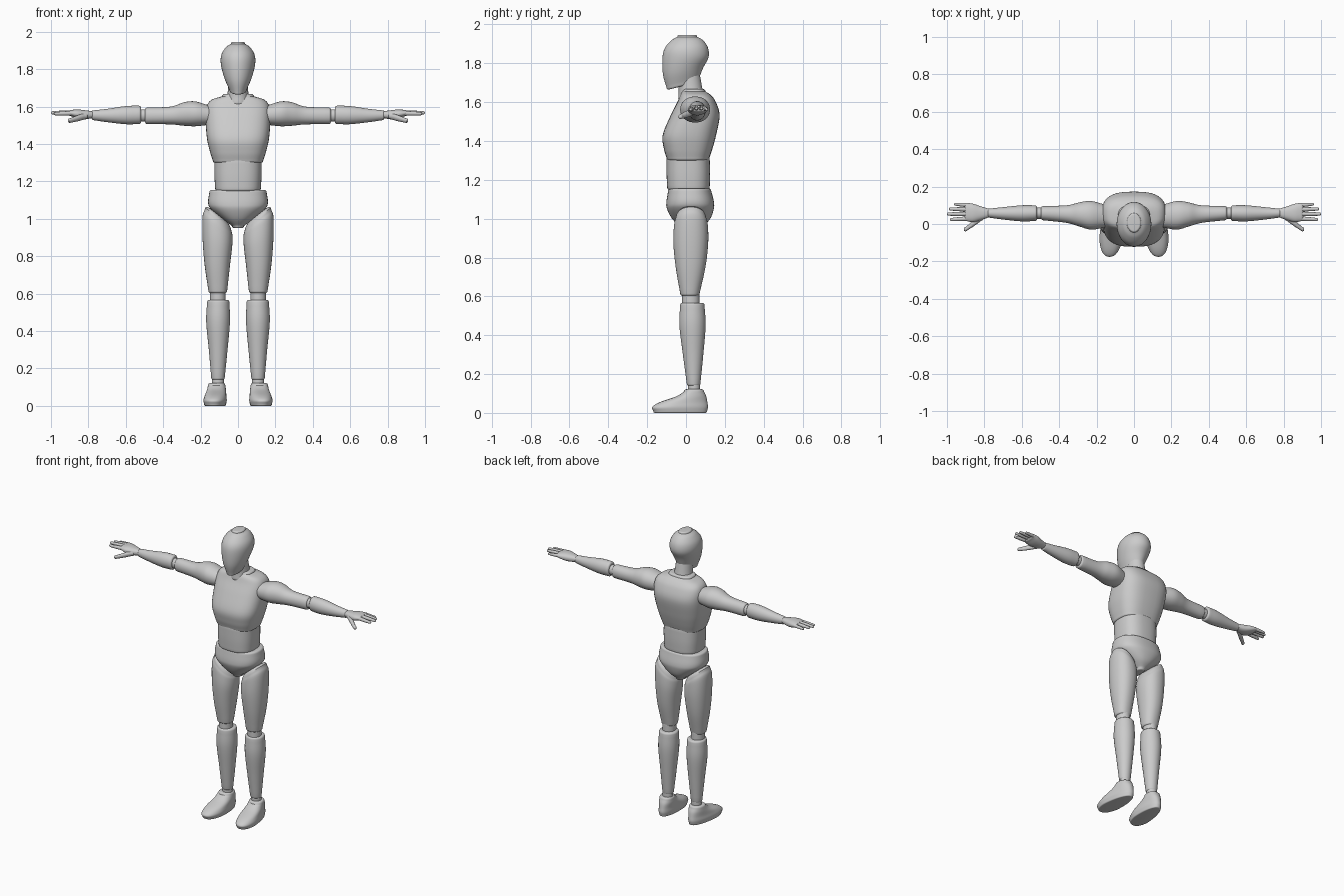
import bpy, bmesh, math
from mathutils import Vector

cube = bpy.data.objects.get("Cube")
if cube:
    bpy.data.objects.remove(cube, do_unlink=True)

grey = bpy.data.materials.new("plain grey")
grey.use_nodes = True
colour = (0.6, 0.6, 0.6, 1)
grey.diffuse_color = colour
grey.node_tree.nodes["Principled BSDF"].inputs["Base Color"].default_value = colour


def smooth_sections(sections, steps=5):
    """Fill in between the given sections with a Catmull-Rom spline."""
    keys = [Vector(tuple(s) + (0,) * (7 - len(s))) for s in sections]
    keys = [keys[0] * 2 - keys[1]] + keys + [keys[-1] * 2 - keys[-2]]
    filled = []
    for a, b, c, d in zip(keys, keys[1:], keys[2:], keys[3:]):
        for i in range(steps):
            u = i / steps
            filled.append((b * 2 + (c - a) * u + (a * 2 - b * 5 + c * 4 - d) * u ** 2
                           + (b * 3 - a - c * 3 + d) * u ** 3) / 2)
    return filled + [keys[-2]]


def rounded_end(section, radius, direction):
    """Sections that roll the rim over towards a flat cap."""
    rings = []
    for degrees in (25, 50, 70, 90):
        angle = math.radians(degrees)
        inset = radius * (1 - math.cos(angle))
        s = section.copy()
        s[0] += direction * radius * math.sin(angle)
        for low, high in ((1, 2), (3, 4)):
            gap = min(inset, (s[high] - s[low]) * 0.48)
            s[low] += gap
            s[high] -= gap
        rings.append(s)
    return rings


def loft(name, sections, axis="Z", power=2.0, ends=(0.012, 0.012),
         mirror=False, sides=40, warp=None):
    """Sections are (along, a_min, a_max, b_min, b_max, tilt_a, tilt_b)."""
    body = smooth_sections(sections)
    start = rounded_end(body[0], ends[0], -1)
    rings = start[::-1] + body + rounded_end(body[-1], ends[1], 1)
    bm = bmesh.new()
    loops = []
    for t, a0, a1, b0, b1, tilt_a, tilt_b in rings:
        loop = []
        for i in range(sides):
            angle = math.tau * i / sides
            c, s = math.cos(angle), math.sin(angle)
            a = math.copysign(abs(c) ** (2 / power), c) * (a1 - a0) / 2
            b = math.copysign(abs(s) ** (2 / power), s) * (b1 - b0) / 2
            along = t + tilt_a * a + tilt_b * b
            a += (a0 + a1) / 2
            b += (b0 + b1) / 2
            co = Vector((a, b, along) if axis == "Z" else (along, a, b))
            loop.append(bm.verts.new(warp(co) if warp else co))
        loops.append(loop)
    for low, high in zip(loops, loops[1:]):
        for i in range(sides):
            j = (i + 1) % sides
            bm.faces.new((low[i], low[j], high[j], high[i]))
    bm.faces.new(loops[0][::-1])
    bm.faces.new(loops[-1])
    bmesh.ops.recalc_face_normals(bm, faces=bm.faces)
    mesh = bpy.data.meshes.new(name)
    bm.to_mesh(mesh)
    bm.free()
    mesh.materials.append(grey)
    obj = bpy.data.objects.new(name, mesh)
    bpy.context.collection.objects.link(obj)
    if mirror:
        obj.modifiers.new("other side", "MIRROR")
    bpy.ops.object.select_all(action="DESELECT")
    obj.select_set(True)
    bpy.context.view_layer.objects.active = obj
    bpy.ops.object.shade_smooth_by_angle(angle=math.radians(40))
    return obj


def centred(z, half_width, back_and_front, tilt=0):
    front, back = back_and_front
    return (z, -half_width, half_width, front, back, 0, tilt)


# Head and neck
loft("head", [centred(1.695, .048, (-.1, .065), .26),
              centred(1.76, .075, (-.119, .088), .15),
              centred(1.83, .092, (-.121, .116)),
              centred(1.88, .088, (-.108, .113)),
              centred(1.918, .064, (-.075, .088)),
              centred(1.936, .038, (-.045, .058))], ends=(.012, .01))
loft("neck", [centred(1.62, .065, (-.04, .095)),
              centred(1.67, .056, (-.038, .084)),
              centred(1.75, .05, (-.05, .07))])

# Trunk
loft("chest", [centred(1.312, .135, (-.1, .12)),
               centred(1.36, .15, (-.114, .136)),
               centred(1.43, .166, (-.12, .155)),
               centred(1.53, .173, (-.08, .173)),
               centred(1.6, .168, (-.045, .154)),
               centred(1.636, .142, (-.03, .128)),
               centred(1.655, .085, (-.02, .1))], power=2.8)
loft("abdomen", [centred(1.16, .122, (-.097, .122)),
                 centred(1.23, .126, (-.1, .124)),
                 centred(1.31, .127, (-.1, .122))], power=2.6)
loft("pelvis", [centred(.962, .032, (-.035, .09)),
                centred(1.0, .085, (-.072, .125)),
                centred(1.05, .143, (-.098, .143)),
                centred(1.085, .16, (-.101, .144)),
                centred(1.143, .153, (-.092, .13))], power=2.4)

# Legs
loft("thighs", [(.615, .058, .158, -.03, .07),
                (.75, .043, .178, -.053, .1),
                (.87, .031, .189, -.065, .114, .2),
                (.96, .03, .19, -.062, .113, .6),
                (.992, .035, .178, -.054, .105, .8)],
     ends=(.012, .03), mirror=True, power=2.2)
loft("knees", [(.54, .066, .15, -.02, .07), (.62, .066, .15, -.02, .07)],
     mirror=True)
loft("shins", [(.15, .071, .143, .004, .074),
               (.3, .056, .156, -.016, .089),
               (.45, .043, .17, -.034, .101),
               (.555, .046, .165, -.03, .095)], mirror=True)
loft("ankles", [(.11, .075, .14, .01, .073), (.16, .075, .14, .01, .073)],
     mirror=True)


def shape_foot(co):
    heel = max(0, min(1, (co.y + .08) / .2))
    co.x = .118 + (co.x - .118) * (1 - .25 * heel) - .07 * co.y
    return co


loft("feet", [(.008, .058, .178, -.168, .108),
              (.03, .054, .182, -.174, .113),
              (.055, .056, .178, -.135, .11),
              (.085, .058, .174, -.05, .104),
              (.11, .062, .17, -.01, .093)],
     ends=(.008, .012), mirror=True, power=2.3, warp=shape_foot)

# Arms, built outward along the side axis
loft("upper_arms", [(.16, -.02, .105, 1.502, 1.608),
                    (.23, -.03, .123, 1.495, 1.628),
                    (.29, -.014, .116, 1.498, 1.623),
                    (.36, .006, .1, 1.505, 1.6),
                    (.485, .02, .096, 1.507, 1.595)],
     axis="X", mirror=True, power=2.1)
loft("elbows", [(.47, .028, .088, 1.52, 1.586), (.54, .028, .088, 1.52, 1.586)],
     axis="X", mirror=True)
loft("forearms", [(.53, .016, .1, 1.507, 1.605),
                  (.6, .014, .1, 1.506, 1.603),
                  (.7, .024, .09, 1.517, 1.588),
                  (.775, .034, .082, 1.528, 1.58)],
     axis="X", ends=(.012, .006), mirror=True)

# Hands
loft("palms", [(.77, .038, .079, 1.54, 1.574),
               (.82, .02, .095, 1.532, 1.581),
               (.86, .01, .108, 1.537, 1.585),
               (.893, .015, .113, 1.549, 1.582)],
     axis="X", mirror=True, power=2.3)


def finger(name, root, tip, radius):
    """A tapered digit running from root to tip."""
    sections = []
    for u, size in ((0, 1), (.5, .95), (1, .7)):
        x, y, z = Vector(root).lerp(Vector(tip), u)
        r = radius * size
        sections.append((x, y - r, y + r, z - r, z + r))
    loft(name, sections, axis="X", ends=(radius * .6,) * 2, mirror=True, sides=16)


finger("index_fingers", (.88, .029, 1.565), (.977, .024, 1.562), .012)
finger("middle_fingers", (.88, .054, 1.569), (.992, .053, 1.567), .012)
finger("ring_fingers", (.88, .078, 1.569), (.982, .08, 1.567), .0115)
finger("little_fingers", (.88, .1, 1.565), (.956, .106, 1.562), .0105)
finger("thumbs", (.815, .035, 1.55), (.9, -.028, 1.525), .017)
